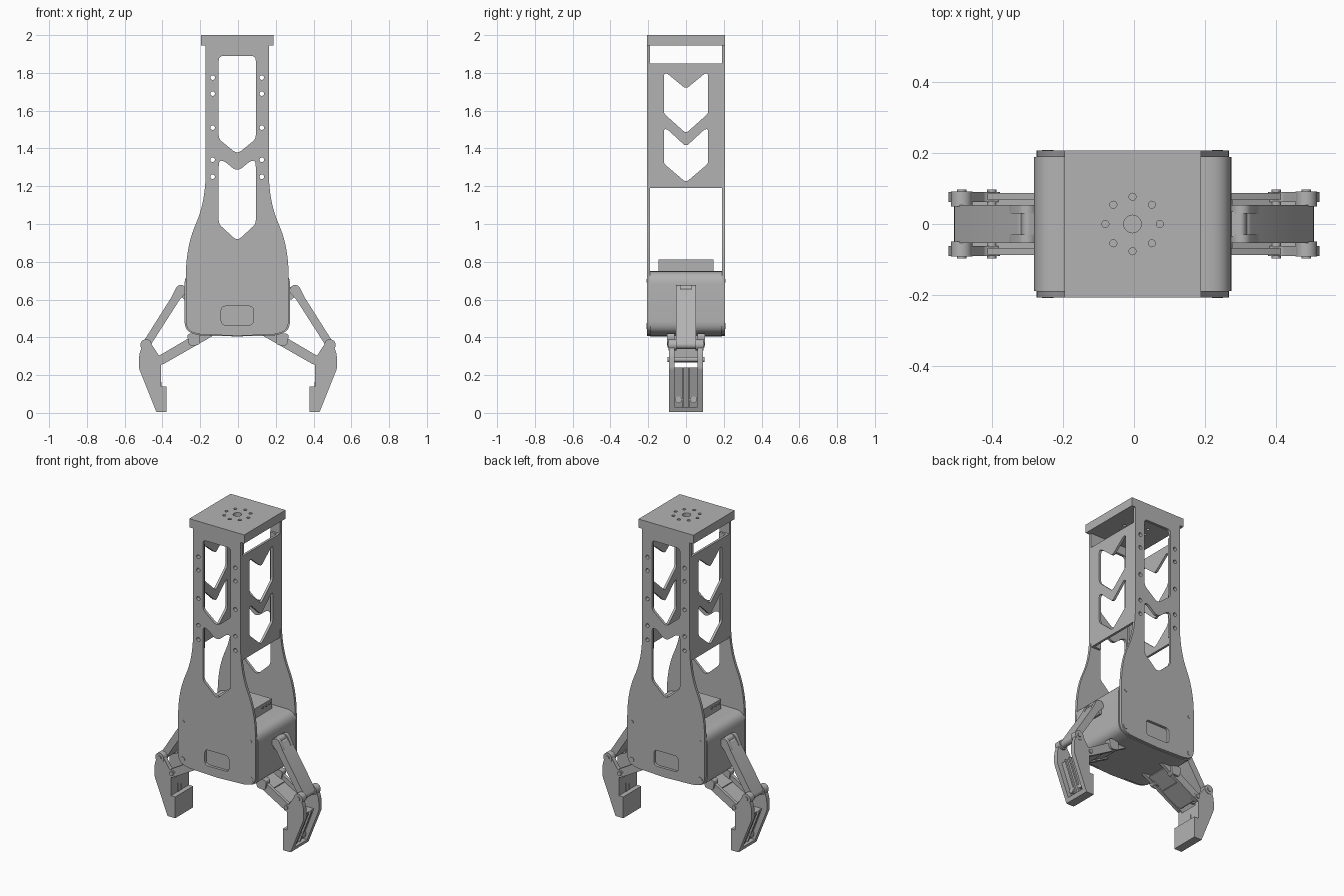
import bpy, bmesh, math
from mathutils import Vector

if "Cube" in bpy.data.objects:
    bpy.data.objects.remove(bpy.data.objects["Cube"], do_unlink=True)

grey = bpy.data.materials.new("metal_grey")
grey.use_nodes = True
COLOUR = (0.45, 0.45, 0.45, 1)
grey.diffuse_color = COLOUR
grey.node_tree.nodes["Principled BSDF"].inputs["Base Color"].default_value = COLOUR
CX = -0.004  # frame centre


def rounded(points, r=0.0, n=6):
    """Round polygon corners; a third value in a point overrides the radius."""
    out = []
    for i, p in enumerate(points):
        c = Vector(p[:2])
        a, b = Vector(points[i - 1][:2]), Vector(points[(i + 1) % len(points)][:2])
        rad = p[2] if len(p) > 2 else r
        if rad <= 0:
            out.append(c)
            continue
        s = c + (a - c).normalized() * min(rad, (a - c).length * 0.49)
        e = c + (b - c).normalized() * min(rad, (b - c).length * 0.49)
        out += [s * (1 - t) ** 2 + c * 2 * t * (1 - t) + e * t * t
                for t in (k / n for k in range(n + 1))]
    return out


def circle(u, v, r, n=20):
    return [Vector((u + r * math.cos(k * math.tau / n), v + r * math.sin(k * math.tau / n)))
            for k in range(n)]


def rect(u0, u1, v0, v1, r=0.0):
    return rounded([(u0, v0), (u1, v0), (u1, v1), (u0, v1)], r)


def mirrored(half):
    """Complete a right-hand half outline by its mirror image."""
    return half + [(-p[0],) + tuple(p[1:]) for p in reversed(half) if abs(p[0]) > 1e-6]


def capsule(a, b, ra, rb, n=10):
    """Link outline: two round ends joined by straight edges."""
    a, b = Vector(a), Vector(b)
    ang = math.atan2(b.y - a.y, b.x - a.x)
    out = []
    for c, r, start in ((b, rb, ang - math.pi / 2), (a, ra, ang + math.pi / 2)):
        out += [c + Vector((math.cos(start + k * math.pi / n), math.sin(start + k * math.pi / n))) * r
                for k in range(n + 1)]
    return out


def slab(name, axis, w0, w1, outline, holes=(), bevel=0.0, flip=1):
    """Extrude an outline with holes between w0 and w1 along an axis."""
    cu = bpy.data.curves.new(name, "CURVE")
    cu.dimensions, cu.fill_mode, cu.extrude = "2D", "BOTH", abs(w1 - w0) / 2
    for loop in [outline, *holes]:
        sp = cu.splines.new("POLY")
        sp.points.add(len(loop) - 1)
        for p, q in zip(sp.points, loop):
            p.co = (q[0], q[1], 0, 1)
        sp.use_cyclic_u = True
    tmp = bpy.data.objects.new("tmp", cu)
    bpy.context.collection.objects.link(tmp)
    mesh = bpy.data.meshes.new_from_object(tmp.evaluated_get(bpy.context.evaluated_depsgraph_get()))
    bpy.data.objects.remove(tmp, do_unlink=True)
    bm = bmesh.new()
    bm.from_mesh(mesh)
    bmesh.ops.remove_doubles(bm, verts=bm.verts, dist=1e-5)
    for v in bm.verts:
        u, t, w = v.co.x, v.co.y, v.co.z + (w0 + w1) / 2
        v.co = {"x": (w, u, t), "y": (u, w, t), "z": (u, t, w)}[axis]
        v.co.x *= flip
    if bevel:
        bmesh.ops.dissolve_limit(bm, angle_limit=0.01, verts=bm.verts, edges=bm.edges)
    bmesh.ops.recalc_face_normals(bm, faces=bm.faces)
    bm.to_mesh(mesh)
    bm.free()
    mesh.name = name
    mesh.materials.clear()
    mesh.materials.append(grey)
    ob = bpy.data.objects.new(name, mesh)
    bpy.context.collection.objects.link(ob)
    if bevel:
        m = ob.modifiers.new("edge", "BEVEL")
        m.width, m.segments, m.limit_method, m.angle_limit = bevel, 4, "ANGLE", math.radians(40)
    bpy.ops.object.select_all(action="DESELECT")
    ob.select_set(True)
    bpy.context.view_layer.objects.active = ob
    bpy.ops.object.shade_smooth_by_angle(angle=math.radians(30))
    return ob


def place(ob):
    ob.location.x = CX
    return ob


# Front and back frame plates
plate = rounded(mirrored([(0, 0.408), (0.215, 0.416, 0.04), (0.272, 0.445, 0.05), (0.272, 0.88, 0.16),
                          (0.167, 1.12, 0.16), (0.167, 1.945)]), n=10)
upper_window = rounded(mirrored([(0, 1.37, 0.03), (0.098, 1.45, 0.02), (0.098, 1.89, 0.025)]))
lower_window = rounded(mirrored([(0, 0.91, 0.03), (0.098, 1.0, 0.02), (0.098, 1.335, 0.03),
                                 (0.07, 1.335, 0.03), (0, 1.275, 0.04)]))
BOLT_Z = (1.775, 1.69, 1.51, 1.34, 1.25)
bolt_holes = [circle(s * 0.13, z, 0.012) for s in (-1, 1) for z in BOLT_Z]
badge_window = rect(-0.085, 0.085, 0.465, 0.565, 0.025)
for side, y in (("front", -1), ("back", 1)):
    place(slab(side + "_plate", "y", y * 0.19, y * 0.207, plate,
               [upper_window, lower_window, badge_window, *bolt_holes]))
    for sx in (-1, 1):
        for u, z, r in ((0.238, 0.7, 0.01), (0.24, 0.46, 0.016)):
            place(slab(side + "_plate_screw", "y", y * 0.2, y * 0.2095, circle(sx * u, z, r)))
        # Side panel flange behind the plate
        place(slab(side + "_flange", "y", y * 0.176, y * 0.19, rect(0.105, 0.155, 1.19, 1.85),
                   [circle(0.13, z, 0.012) for z in BOLT_Z], flip=sx))

# Side panels with chevron windows
def chevron(low, shoulder, top, dip):
    return rounded(mirrored([(0, low, 0.02), (0.117, shoulder, 0.015), (0.117, top, 0.015),
                             (0.1, top, 0.015), (0, dip, 0.02)]))


for sx, side in ((1, "left"), (-1, "right")):
    place(slab(side + "_panel", "x", 0.152, 0.167, rect(-0.19, 0.19, 1.19, 1.85),
               [chevron(1.48, 1.585, 1.797, 1.715), chevron(1.22, 1.32, 1.502, 1.41)], flip=sx))

# Top mounting flange, cross-drilled for three bolts
cap_holes = [circle(0, 0, 0.025)] + [circle(0.077 * math.cos(k * math.pi / 4),
                                            0.077 * math.sin(k * math.pi / 4), 0.01) for k in range(8)]
cap = place(slab("top_flange", "z", 1.945, 2.0, rect(-0.193, 0.193, -0.207, 0.207), cap_holes))
for u in (-0.13, 0, 0.13):
    cutter = place(slab("bolt_cutter", "y", -0.3, 0.3, circle(u, 1.972, 0.012)))
    cutter.hide_render = True
    cutter.hide_set(True)
    m = cap.modifiers.new("drill", "BOOLEAN")
    m.object, m.solver = cutter, "EXACT"

# Gearbox body and the connector block on top of it
body = rounded(mirrored([(0, 0.405), (0.215, 0.41, 0.04), (0.279, 0.44, 0.05), (0.279, 0.75, 0.07)]), n=8)
place(slab("gearbox_body", "y", -0.19, 0.19, body, bevel=0.025))
place(slab("connector_block", "z", 0.74, 0.812, rect(-0.14, 0.14, -0.145, 0.145)))
for sx in (-1, 1):
    for y in (-0.12, -0.085, -0.05, 0.05, 0.085, 0.12):
        place(slab("connector_pin", "x", 0.14, 0.146, circle(y, 0.792, 0.008, 10), flip=sx))

# Gripper arms
SHOULDER, ELBOW, KNUCKLE, HIP = (0.303, 0.648), (0.487, 0.36), (0.402, 0.283), (0.24, 0.375)
finger = rounded([(0.465, 0.375, 0.02), (0.497, 0.39, 0.02), (0.524, 0.305, 0.02), (0.524, 0.235, 0.01),
                  (0.432, 0.005), (0.378, 0.005), (0.378, 0.14), (0.408, 0.14), (0.408, 0.255),
                  (0.38, 0.265, 0.015), (0.38, 0.3, 0.015), (0.42, 0.305, 0.01)])
core = [(0.49, 0.24), (0.41, 0.03), (0.378, 0.03), (0.378, 0.14), (0.408, 0.14), (0.408, 0.24)]
for sx, side in ((1, "left"), (-1, "right")):
    def arm(name, w0, w1, outline, holes=()):
        return slab(side + "_" + name, "y", w0, w1, outline, holes, flip=sx)

    # Shoulder bracket and upper link
    arm("shoulder_bracket", -0.035, 0.035,
        rounded([(0.26, 0.6), (0.285, 0.6), (0.325, 0.64, 0.03), (0.31, 0.68, 0.02), (0.26, 0.66)]))
    arm("upper_link", -0.054, 0.054, capsule((0.312, 0.635), ELBOW, 0.022, 0.021))
    for s in (-1, 1):
        arm("shoulder_cheek", s * 0.03, s * 0.054, capsule(SHOULDER, (0.33, 0.61), 0.029, 0.022))
        arm("elbow_boss", s * 0.05, s * 0.092, circle(*ELBOW, 0.03))
        # Lower link rails and their pivots
        arm("lower_rail", s * 0.068, s * 0.088, capsule((0.14, 0.435), KNUCKLE, 0.027, 0.025))
        for label, pivot in (("hip", HIP), ("knuckle", KNUCKLE), ("elbow", ELBOW)):
            arm(label + "_pin", s * 0.08, s * 0.097, circle(*pivot, 0.013))
        arm("hip_lug", s * 0.06, s * 0.1, rounded([(0.2, 0.42), (0.2, 0.36), (0.26, 0.355), (0.27, 0.42)], 0.02))
        # Finger cheeks and inner ribs
        arm("finger_cheek", s * 0.062, s * 0.09, finger)
        arm("finger_rib", s * 0.012, s * 0.022, [(0.505, 0.24), (0.42, 0.02), (0.4, 0.03), (0.41, 0.24)])
        slab(side + "_finger_screw", "x", 0.42, 0.438, circle(s * 0.04, 0.07, 0.018), flip=sx)
    arm("finger_core", -0.062, 0.062, core)
    arm("finger_tip", -0.062, 0.062, [(0.378, 0.005), (0.432, 0.005), (0.442, 0.03), (0.378, 0.03)])
    arm("lower_web", -0.07, 0.07, [(0.17, 0.395), (0.27, 0.34), (0.28, 0.355), (0.18, 0.41)])
    arm("lower_web_end", -0.07, 0.07, [(0.27, 0.335), (0.39, 0.268), (0.4, 0.285), (0.28, 0.35)])
    arm("elbow_axle", -0.062, 0.062, circle(*KNUCKLE, 0.014))
